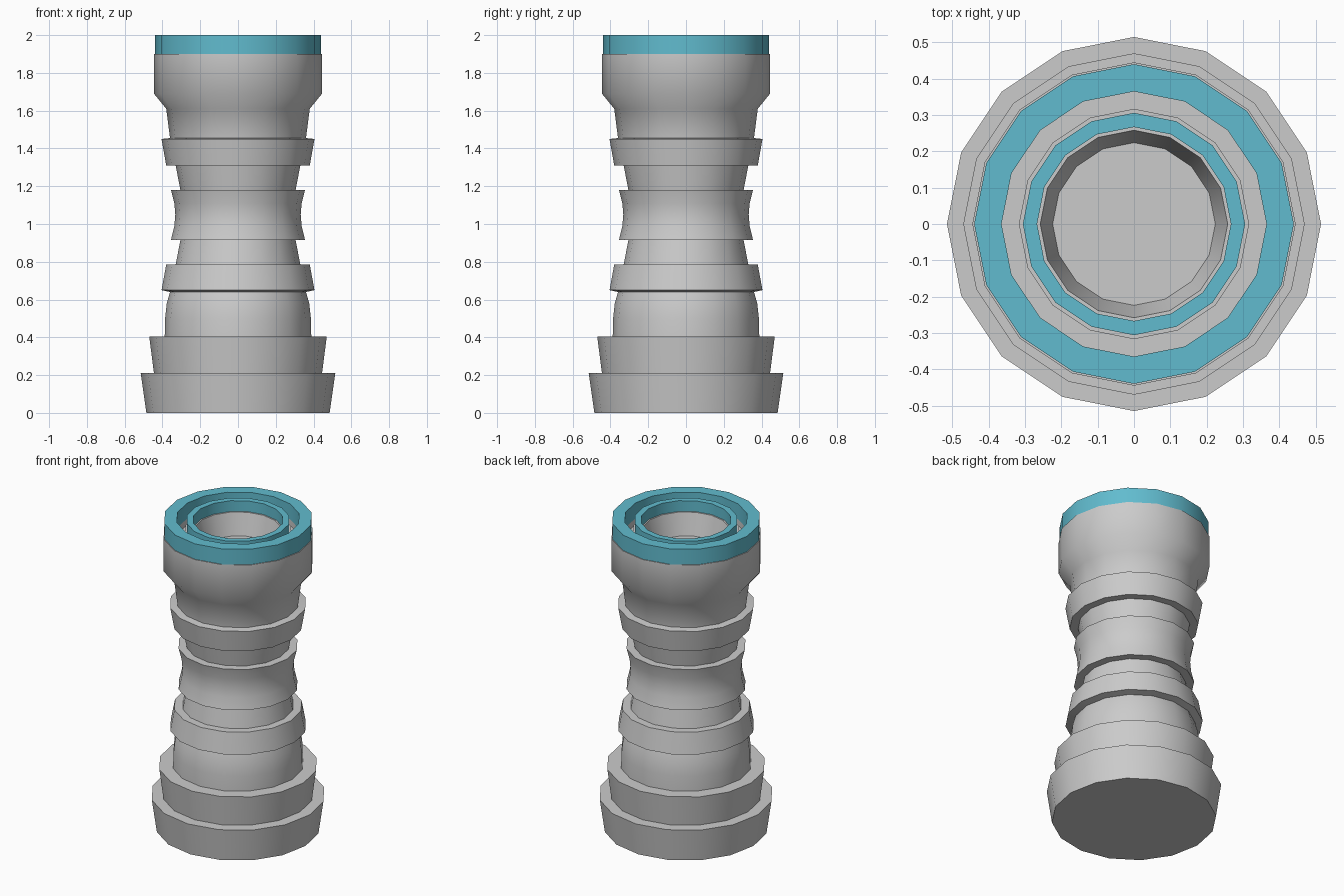
import bpy, bmesh, math

if "Cube" in bpy.data.objects:
    bpy.data.objects.remove(bpy.data.objects["Cube"])

SIDES = 16


def lathe(name, profile, closed=False, material=None):
    """Revolve (radius, z) points about z; open profiles get capped ends."""
    bm = bmesh.new()
    rings = []
    for r, z in profile:
        rings.append([bm.verts.new((r * math.cos(2 * math.pi * i / SIDES),
                                    r * math.sin(2 * math.pi * i / SIDES), z))
                      for i in range(SIDES)])
    pairs = list(zip(rings, rings[1:]))
    if closed:
        pairs.append((rings[-1], rings[0]))
    else:
        bm.faces.new(rings[0])
        bm.faces.new(rings[-1])
    for a, b in pairs:
        for i in range(SIDES):
            j = (i + 1) % SIDES
            bm.faces.new((a[i], a[j], b[j], b[i]))
    bmesh.ops.recalc_face_normals(bm, faces=bm.faces)
    mesh = bpy.data.meshes.new(name)
    bm.to_mesh(mesh)
    bm.free()
    ob = bpy.data.objects.new(name, mesh)
    bpy.context.collection.objects.link(ob)
    if material:
        mesh.materials.append(material)
    bpy.ops.object.select_all(action='DESELECT')
    ob.select_set(True)
    bpy.context.view_layer.objects.active = ob
    bpy.ops.object.shade_smooth_by_angle(angle=math.radians(42))
    return ob


blue = bpy.data.materials.new("blue_glow")
blue.diffuse_color = (0.12, 0.50, 0.62, 1)
blue.use_nodes = True
blue.node_tree.nodes["Principled BSDF"].inputs["Base Color"].default_value = blue.diffuse_color

# stepped column body with recessed top
lathe("column_body", [
    # two-tier base
    (0.485, 0), (0.515, 0.21), (0.445, 0.21), (0.47, 0.405),
    # rounded lower shaft
    (0.388, 0.405), (0.386, 0.50), (0.377, 0.58), (0.36, 0.64),
    # lower collar and neck
    (0.405, 0.65), (0.38, 0.785), (0.33, 0.785), (0.305, 0.915),
    # waisted middle
    (0.355, 0.915), (0.337, 0.99), (0.332, 1.05), (0.337, 1.11), (0.355, 1.18),
    # upper neck and collar
    (0.305, 1.18), (0.33, 1.31), (0.38, 1.31), (0.405, 1.45), (0.36, 1.455),
    # head
    (0.38, 1.61), (0.445, 1.69), (0.445, 1.90),
    # groove, inner rim and bowl
    (0.365, 1.90), (0.365, 1.86), (0.317, 1.86), (0.317, 1.92),
    (0.258, 1.92), (0.224, 1.78),
])

# coloured rings on the head
for name, outer, inner, low, high in (("outer_ring", 0.44, 0.365, 1.90, 2.0),
                                      ("inner_ring", 0.306, 0.267, 1.92, 1.99)):
    lathe(name, [(outer, low), (outer, high), (inner, high), (inner, low)],
          closed=True, material=blue)
